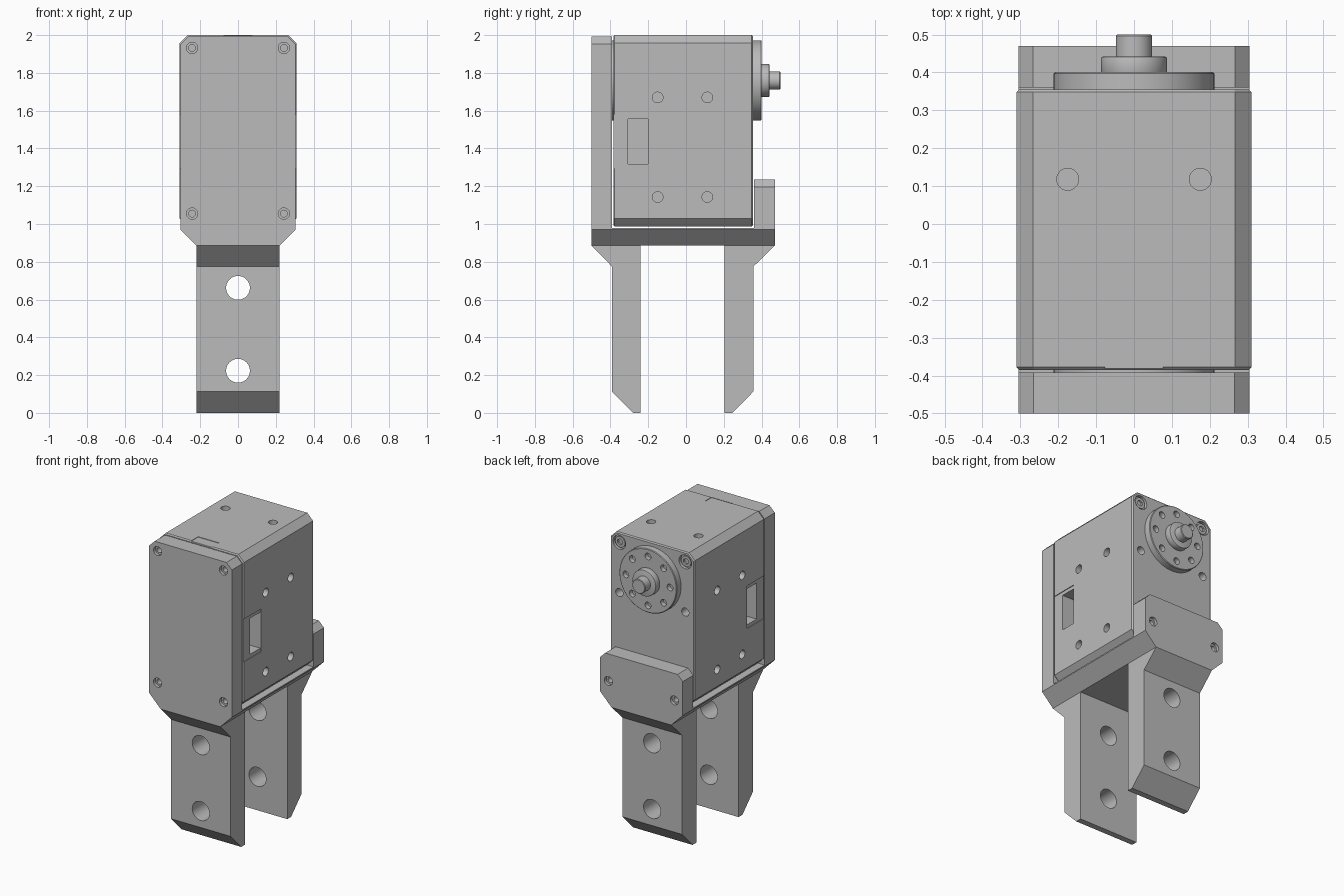
import bpy, bmesh, math
from mathutils import Matrix, Vector

default = bpy.data.objects.get("Cube")
if default:
    bpy.data.objects.remove(default, do_unlink=True)

grey = bpy.data.materials.new("plain grey")
grey.use_nodes = True
colour = (0.5, 0.5, 0.5, 1)
grey.diffuse_color = colour
grey.node_tree.nodes["Principled BSDF"].inputs["Base Color"].default_value = colour

ALONG = {"x": Matrix.Rotation(math.pi / 2, 4, "Y"),
         "y": Matrix.Rotation(math.pi / 2, 4, "X"),
         "z": Matrix.Identity(4)}


def make(name, bm):
    bmesh.ops.recalc_face_normals(bm, faces=bm.faces)
    mesh = bpy.data.meshes.new(name)
    bm.to_mesh(mesh)
    bm.free()
    mesh.materials.append(grey)
    ob = bpy.data.objects.new(name, mesh)
    bpy.context.collection.objects.link(ob)
    return ob


def prism(name, points, axis, start, end):
    """Extrude an (x, z) outline along y, or a (y, z) outline along x."""
    bm = bmesh.new()
    place = (lambda a, b: (a, start, b)) if axis == "y" else (lambda a, b: (start, a, b))
    face = bm.faces.new([bm.verts.new(place(a, b)) for a, b in points])
    moved = bmesh.ops.extrude_face_region(bm, geom=[face])["geom"]
    step = Vector((0, end - start, 0) if axis == "y" else (end - start, 0, 0))
    bmesh.ops.translate(bm, vec=step, verts=[v for v in moved if isinstance(v, bmesh.types.BMVert)])
    return make(name, bm)


def cylinders(name, centres, axis, radius, length, sides=32):
    bm = bmesh.new()
    for c in centres:
        bmesh.ops.create_cone(bm, cap_ends=True, segments=sides, radius1=radius, radius2=radius,
                              depth=length, matrix=Matrix.Translation(c) @ ALONG[axis])
    return make(name, bm)


def boxes(name, centres, size):
    bm = bmesh.new()
    for c in centres:
        bmesh.ops.create_cube(bm, size=1, matrix=Matrix.Translation(c) @ Matrix.Diagonal((*size, 1)))
    return make(name, bm)


def apply(ob, mod):
    bpy.context.view_layer.objects.active = ob
    bpy.ops.object.modifier_apply(modifier=mod.name)


def cut(ob, cutter):
    mod = ob.modifiers.new("cut", "BOOLEAN")
    mod.object, mod.operation, mod.solver = cutter, "DIFFERENCE", "EXACT"
    apply(ob, mod)
    bpy.data.objects.remove(cutter, do_unlink=True)


def bevel(ob, width, angle=60, segments=1):
    mod = ob.modifiers.new("bevel", "BEVEL")
    mod.width, mod.segments = width, segments
    mod.limit_method, mod.angle_limit = "ANGLE", math.radians(angle)
    apply(ob, mod)


def outline(half, low, high, low_cut, high_cut):
    """Upright rectangle with chamfered corners, as (x, z) points."""
    right = [(half - low_cut, low), (half, low + low_cut),
             (half, high - high_cut), (half - high_cut, high)]
    return right + [(-x, z) for x, z in reversed(right)]


def pairs(x, y, *heights):
    return [(s * x, y, z) for s in (-1, 1) for z in heights]


# Motor housing
body = prism("motor_housing", outline(0.31, 0.987, 2.0, 0.043, 0.043), "y", -0.385, 0.355)
bevel(body, 0.007)

# Side panel steps, connector pockets and the top tab
cut(body, boxes("panel_cutter", [(s * 0.33, -0.295, 1.437) for s in (-1, 1)], (0.05, 0.19, 0.286)))
pocket = boxes("pocket_cutter", [(s * 0.27, -0.254, 1.437) for s in (-1, 1)], (0.16, 0.106, 0.24))
cut(body, pocket)
cut(body, boxes("tab_cutter", [(0, -0.35, 2.017)], (0.154, 0.08, 0.04)))

# Screw holes in the housing
side_holes = [(s * 0.31, y, z) for s in (-1, 1) for y in (-0.15, 0.113) for z in (1.143, 1.67)]
cut(body, cylinders("side_hole_cutter", side_holes, "x", 0.028, 0.1))
cut(body, cylinders("top_hole_cutter", pairs(0.175, 0.118, 2.0), "z", 0.029, 0.1))
cut(body, cylinders("counterbore_cutter", pairs(0.243, 0.355, 1.935), "y", 0.046, 0.04))
cut(body, cylinders("back_hole_cutter", pairs(0.243, 0.355, 1.6), "y", 0.027, 0.12))

# Screw heads sunk in the upper back corners
screws = cylinders("back_screws", pairs(0.243, 0.335, 1.935), "y", 0.036, 0.024)
cut(screws, cylinders("socket_cutter", pairs(0.243, 0.345, 1.935), "y", 0.02, 0.03, 6))

# Output horn with a ring of holes, hub and shaft
axle = 1.76
horn = cylinders("output_horn", [(0, 0.3755, axle)], "y", 0.212, 0.051, 64)
bevel(horn, 0.004)
ring = [(0.163 * math.cos(i * math.pi / 4), 0.4, axle + 0.163 * math.sin(i * math.pi / 4))
        for i in range(8)]
cut(horn, cylinders("ring_cutter", ring, "y", 0.022, 0.06, 24))
hub = cylinders("horn_hub", [(0, 0.418, axle)], "y", 0.087, 0.048, 48)
bevel(hub, 0.005, segments=2)
shaft = cylinders("shaft_end", [(0, 0.465, axle)], "y", 0.048, 0.07, 32)
bevel(shaft, 0.004)

# Idler disc between housing and front plate
idler = cylinders("idler_disc", [(0, -0.388, axle)], "y", 0.212, 0.016, 64)

# Bracket: front plate, floor and short back plate
front_plate = prism("front_plate", outline(0.305, 0.885, 1.992, 0.085, 0.04), "y", -0.5, -0.392)
back_plate = prism("back_plate", outline(0.305, 0.885, 1.235, 0.085, 0.038), "y", 0.36, 0.47)
floor = prism("bracket_floor", outline(0.305, 0.885, 0.978, 0.085, 0), "y", -0.392, 0.36)
for plate, y, heights in ((front_plate, -0.5, (1.055, 1.932)), (back_plate, 0.47, (1.055,))):
    cut(plate, cylinders("countersink_cutter", pairs(0.243, y, *heights), "y", 0.03, 0.04))
    cut(plate, cylinders("bore_cutter", pairs(0.243, y, *heights), "y", 0.018, 0.12, 24))

# Legs with flared tops, chamfered feet and two through holes
front_leg = prism("front_leg", [(-0.5, 0.885), (-0.392, 0.775), (-0.392, 0.113), (-0.28, 0),
                                (-0.24, 0), (-0.24, 0.885)], "x", -0.22, 0.22)
back_leg = prism("back_leg", [(0.47, 0.885), (0.357, 0.775), (0.357, 0.113), (0.245, 0),
                              (0.205, 0), (0.205, 0.885)], "x", -0.22, 0.22)
for leg, y in ((front_leg, -0.32), (back_leg, 0.28)):
    cut(leg, cylinders("leg_hole_cutter", [(0, y, 0.223), (0, y, 0.662)], "y", 0.063, 0.4, 48))

# Smooth round walls, keep machined edges crisp
bpy.ops.object.select_all(action="DESELECT")
for ob in (body, screws, horn, hub, shaft, idler, front_plate, back_plate, front_leg, back_leg):
    ob.select_set(True)
bpy.context.view_layer.objects.active = body
bpy.ops.object.shade_smooth_by_angle(angle=math.radians(25))
